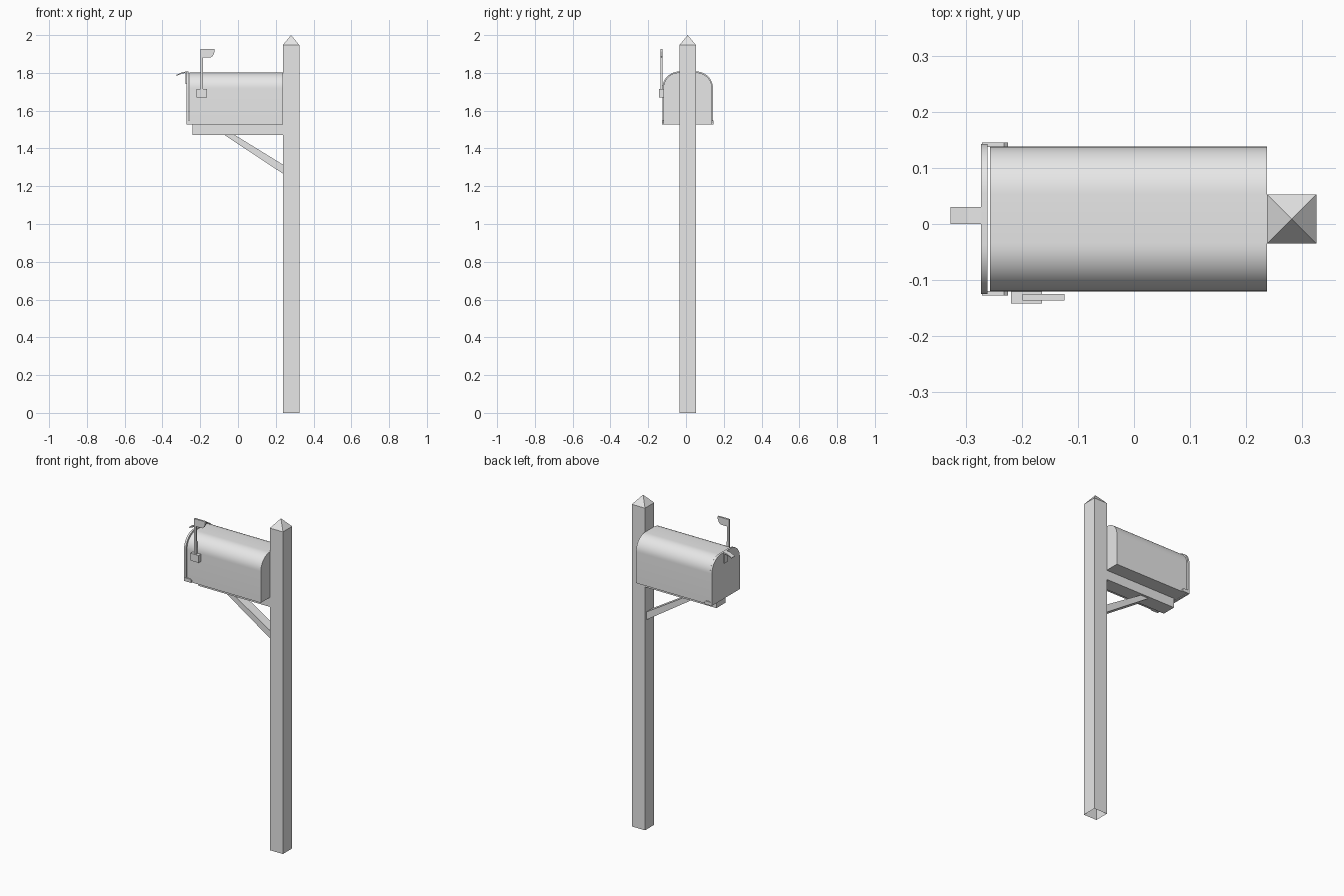
import bpy, bmesh, math
from mathutils import Vector

cube = bpy.data.objects.get("Cube")
if cube:
    bpy.data.objects.remove(cube, do_unlink=True)

GREY = (0.8, 0.8, 0.8, 1)
grey = bpy.data.materials.new("plain grey")
grey.use_nodes = True
grey.diffuse_color = GREY
grey.node_tree.nodes["Principled BSDF"].inputs["Base Color"].default_value = GREY

MID = 0.009      # shared centre line in y
BOX_BASE = 1.527


def finish(name, bm, smooth=False):
    bmesh.ops.recalc_face_normals(bm, faces=bm.faces)
    mesh = bpy.data.meshes.new(name)
    bm.to_mesh(mesh)
    bm.free()
    mesh.materials.append(grey)
    obj = bpy.data.objects.new(name, mesh)
    bpy.context.collection.objects.link(obj)
    if smooth:
        bpy.ops.object.select_all(action="DESELECT")
        obj.select_set(True)
        bpy.context.view_layer.objects.active = obj
        bpy.ops.object.shade_smooth_by_angle(angle=math.radians(35))
    return obj


def prism(name, outline, axis, start, end, smooth=False):
    """Extrude a 2D outline along x (outline is y, z) or y (outline is x, z)."""
    bm = bmesh.new()
    place = (lambda a, b: (start, a, b)) if axis == "x" else (lambda a, b: (a, start, b))
    face = bm.faces.new([bm.verts.new(place(a, b)) for a, b in outline])
    step = Vector((end - start, 0, 0)) if axis == "x" else Vector((0, end - start, 0))
    moved = bmesh.ops.extrude_face_region(bm, geom=[face], use_keep_orig=True)["geom"]
    bmesh.ops.translate(bm, vec=step, verts=[v for v in moved if isinstance(v, bmesh.types.BMVert)])
    return finish(name, bm, smooth)


def block(name, x, y, z):
    outline = [(x[0], z[0]), (x[1], z[0]), (x[1], z[1]), (x[0], z[1])]
    return prism(name, outline, "y", *y)


def arch(half, top, radius, steps=12):
    """Square base with two rounded upper corners."""
    points = [(MID - half, BOX_BASE), (MID + half, BOX_BASE)]
    for side, first in ((1, 0), (-1, 90)):
        for i in range(steps + 1):
            a = math.radians(first + 90 * i / steps)
            points.append((MID + side * (half - radius) + radius * math.cos(a),
                           top - radius + radius * math.sin(a)))
    return points


# Post: open underneath, with a pyramid top
bm = bmesh.new()
corners = [(-1, -1), (1, -1), (1, 1), (-1, 1)]
rings = [[bm.verts.new((0.281 + 0.044 * i, MID + 0.044 * j, z)) for i, j in corners]
         for z in (0, 1.947)]
tip = bm.verts.new((0.281, MID, 2))
for i in range(4):
    j = (i + 1) % 4
    bm.faces.new((rings[0][i], rings[0][j], rings[1][j], rings[1][i]))
    bm.faces.new((rings[1][i], rings[1][j], tip))
finish("post", bm)

# Support arm and diagonal brace
block("support_arm", (-0.24, 0.237), (MID - 0.043, MID + 0.043), (1.47, BOX_BASE))
prism("brace", [(-0.07, 1.47), (0.237, 1.267), (0.237, 1.315), (-0.015, 1.47)],
      "y", MID - 0.03, MID + 0.03)

# Box body and door
prism("box_body", arch(0.129, 1.802, 0.085), "x", -0.257, 0.237, True)
prism("door", arch(0.134, 1.807, 0.088), "x", -0.273, -0.261, True)

# Hinge tabs on both sides of the door
for name, side in (("left_hinge_tab", 1), ("right_hinge_tab", -1)):
    inner, outer = MID + side * 0.128, MID + side * 0.136
    prism(name, [(-0.271, BOX_BASE), (-0.225, BOX_BASE), (-0.225, 1.541),
                 (-0.232, 1.547), (-0.271, 1.547)], "y", inner, outer)

# Door handle: plate on the door with a drooping pull
prism("door_handle", [(-0.273, 1.742), (-0.273, 1.807), (-0.295, 1.804), (-0.327, 1.789),
                      (-0.325, 1.784), (-0.295, 1.797), (-0.279, 1.799), (-0.279, 1.742)],
      "y", 0, 0.03)

# Signal flag and its bracket
block("flag_bracket", (-0.219, -0.164), (-0.142, -0.119), (1.67, 1.714))
prism("signal_flag", [(-0.199, 1.70), (-0.184, 1.70), (-0.186, 1.882), (-0.144, 1.882),
                      (-0.133, 1.89), (-0.124, 1.912), (-0.124, 1.926), (-0.199, 1.926)],
      "y", -0.136, -0.125)
